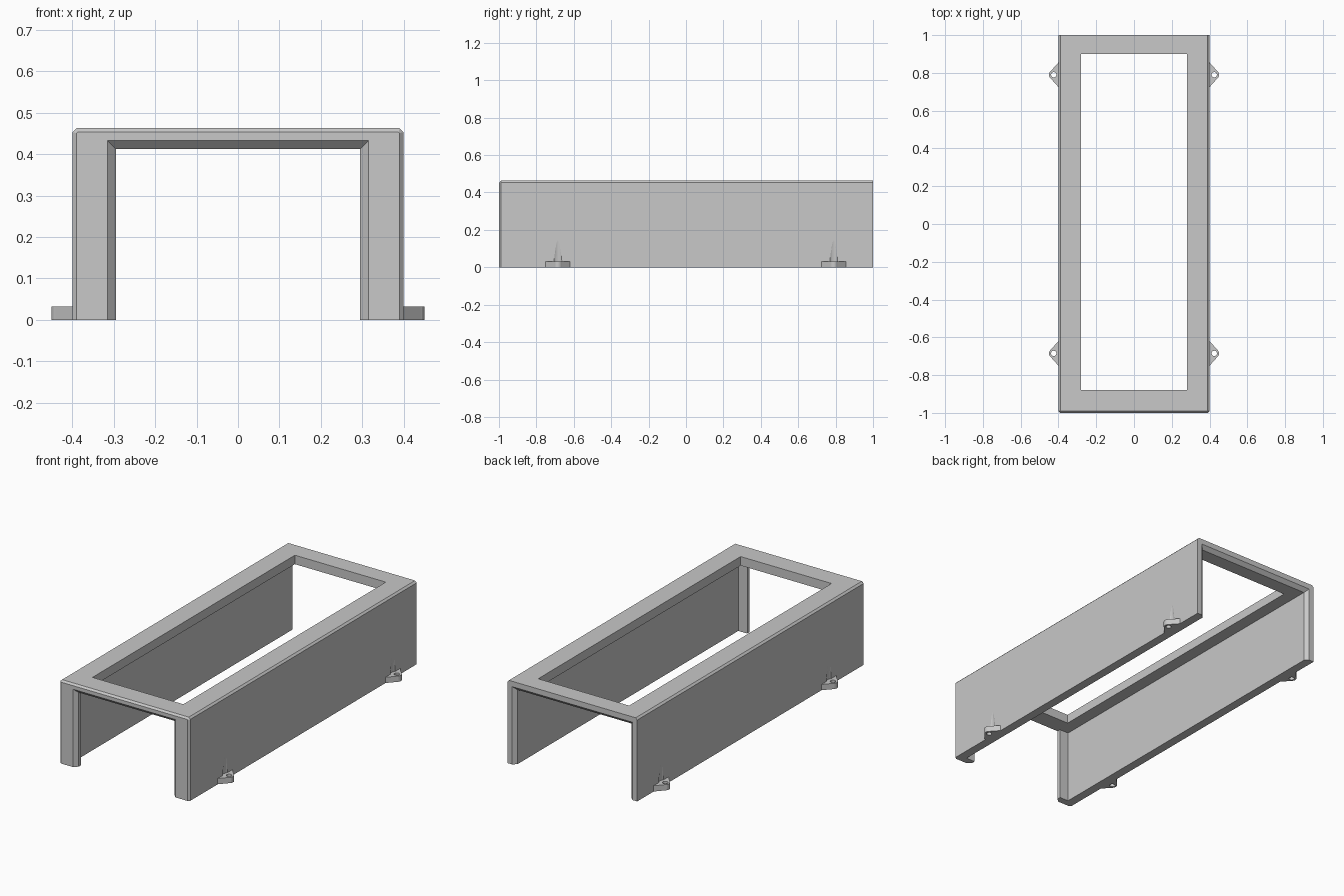
import bpy, bmesh, math

old = bpy.data.objects.get("Cube")
if old:
    bpy.data.objects.remove(old, do_unlink=True)

grey = bpy.data.materials.new("plain grey")
grey.use_nodes = True
grey.diffuse_color = (0.58, 0.58, 0.58, 1)
grey.node_tree.nodes["Principled BSDF"].inputs["Base Color"].default_value = (0.58, 0.58, 0.58, 1)


def loft(name, rings):
    """Closed solid through a row of matching rings of points."""
    bm = bmesh.new()
    loops = [[bm.verts.new(p) for p in ring] for ring in rings]
    n = len(loops[0])
    for a, b in zip(loops, loops[1:]):
        for i in range(n):
            j = (i + 1) % n
            bm.faces.new((a[i], a[j], b[j], b[i]))
    bm.faces.new(loops[0])
    bm.faces.new(loops[-1])
    bmesh.ops.recalc_face_normals(bm, faces=bm.faces)
    mesh = bpy.data.meshes.new(name)
    bm.to_mesh(mesh)
    bm.free()
    mesh.materials.append(grey)
    obj = bpy.data.objects.new(name, mesh)
    bpy.context.collection.objects.link(obj)
    return obj


def circle(x, y, z, r, n=32):
    return [(x + r * math.cos(math.tau * i / n), y + r * math.sin(math.tau * i / n), z)
            for i in range(n)]


def cut(target, cutter):
    """Subtract the cutter and discard it."""
    mod = target.modifiers.new("cut", "BOOLEAN")
    mod.operation = "DIFFERENCE"
    mod.solver = "EXACT"
    mod.object = cutter
    bpy.context.view_layer.objects.active = target
    bpy.ops.object.modifier_apply(modifier=mod.name)
    bpy.data.objects.remove(cutter, do_unlink=True)


def arch(y, half_out, top, half_in, ceiling, bevel=0.01):
    """Upside-down U section with bevelled top corners."""
    half = [(half_out, 0), (half_out, top - bevel), (half_out - bevel, top)]
    inner = [(half_in, 0), (half_in, ceiling)]
    pts = ([(-x, z) for x, z in half] + half[::-1]
           + inner + [(-x, z) for x, z in inner[::-1]])
    return [(x, y, z) for x, z in pts]


# Cover: front lip with bevelled mouth, thinner walls behind, bevelled rear mouth
cover = loft("cover_shell", [
    arch(-1.0, 0.39, 0.453, 0.315, 0.433, 0.002),
    arch(-0.99, 0.40, 0.463, 0.305, 0.423),
    arch(-0.98, 0.40, 0.463, 0.295, 0.413),
    arch(-0.96, 0.40, 0.463, 0.295, 0.413),
    arch(-0.9595, 0.40, 0.463, 0.35, 0.413),
    arch(0.98, 0.40, 0.463, 0.35, 0.413),
    arch(1.0, 0.40, 0.463, 0.37, 0.433),
])

# Rectangular window through the top
window = [(-0.28, -0.88), (0.28, -0.88), (0.28, 0.90), (-0.28, 0.90)]
cut(cover, loft("window_cutter", [[(x, y, z) for x, y in window] for z in (0.38, 0.5)]))

# Rounded screw tabs, with tapered screw clearance in the wall above each
for side, side_name in ((1, "left"), (-1, "right")):
    for y, end_name in ((-0.685, "front"), (0.79, "rear")):
        cut(cover, loft("clearance_cutter", [circle(side * 0.425, y, 0.03, 0.033),
                                             circle(side * 0.425, y, 0.15, 0.0245)]))
        outline = [(0.38, -0.065), (0.40, -0.065)]
        for i in range(13):
            a = math.radians(-50 + 100 * i / 12)
            outline.append((0.425 + 0.025 * math.cos(a), 0.025 * math.sin(a)))
        outline += [(0.40, 0.065), (0.38, 0.065)]
        tab = loft(f"{end_name}_{side_name}_screw_tab",
                   [[(side * px, y + py, z) for px, py in outline] for z in (0, 0.032)])
        cut(tab, loft("hole_cutter", [circle(side * 0.425, y, z, 0.014) for z in (-0.01, 0.05)]))
